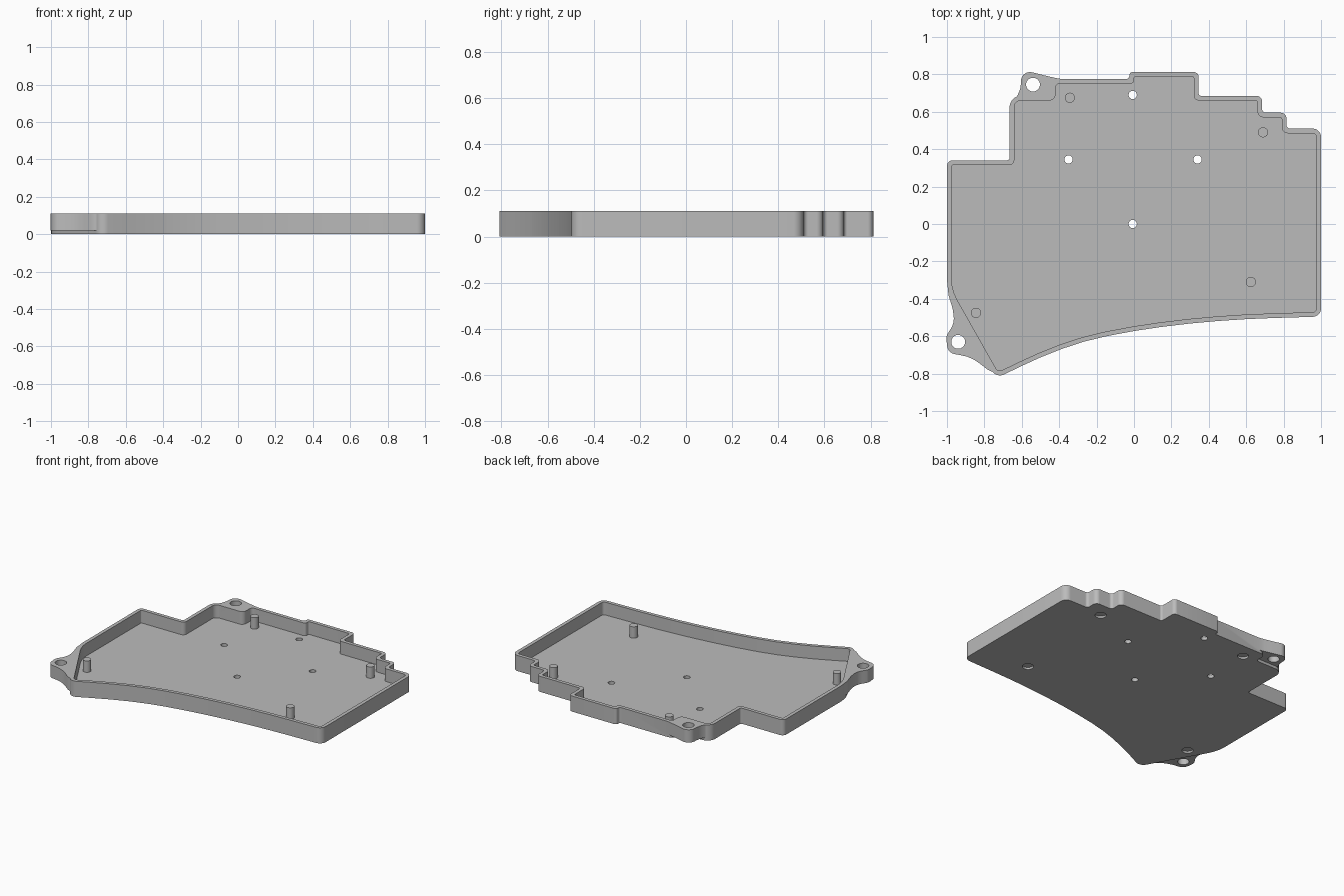
import bpy, bmesh, math
from mathutils import Vector

cube = bpy.data.objects.get("Cube")
if cube:
    bpy.data.objects.remove(cube)

HEIGHT, FLOOR, WALL = 0.11, 0.02, 0.025
POST_TOP = 0.1
SOFT = 9  # radius that always clamps to the largest possible fillet

grey = bpy.data.materials.new("plain grey")
grey.use_nodes = True
grey.diffuse_color = (0.5, 0.5, 0.5, 1)
grey.node_tree.nodes["Principled BSDF"].inputs["Base Color"].default_value = (0.5, 0.5, 0.5, 1)


def corner_data(points):
    """Yield each corner with its neighbours and radius."""
    count = len(points)
    for i, (x, y, r) in enumerate(points):
        before, after = points[i - 1], points[(i + 1) % count]
        yield Vector((x, y)), Vector(before[:2]), Vector(after[:2]), r


def rounded(points):
    """Replace every corner by an arc of its radius."""
    result = []
    for p, before, after, r in corner_data(points):
        a, b = before - p, after - p
        limit = 0.48 * min(a.length, b.length)
        a.normalize()
        b.normalize()
        half = (math.pi - a.angle(b)) / 2
        if r <= 0 or half < 0.002:
            result.append(p)
            continue
        reach = min(r * math.tan(half), limit)
        radius = reach / math.tan(half)
        centre = p + (a + b).normalized() * (radius / math.cos(half))
        start, end = p + a * reach - centre, p + b * reach - centre
        steps = max(2, math.ceil(math.degrees(half * 2) / 10))
        for k in range(steps + 1):
            t = k / steps
            w0 = math.sin((1 - t) * half * 2) / math.sin(half * 2)
            w1 = math.sin(t * half * 2) / math.sin(half * 2)
            result.append(centre + start * w0 + end * w1)
    return result


def inset(points, distance):
    """Offset a counter-clockwise outline inward, keeping arcs concentric."""
    result = []
    for p, before, after, r in corner_data(points):
        d0, d1 = (p - before).normalized(), (after - p).normalized()
        n0, n1 = Vector((-d0.y, d0.x)), Vector((-d1.y, d1.x))
        q = p + (n0 + n1) * (distance / (1 + n0.dot(n1)))
        convex = d0.x * d1.y - d0.y * d1.x > 0
        radius = max(0.008, r - distance) if convex else r + distance / 2
        result.append((q.x, q.y, radius))
    return result


def prism(name, outline, low, high):
    """Solid with a flat outline between two heights."""
    bm = bmesh.new()
    base = bm.faces.new([bm.verts.new((p[0], p[1], low)) for p in outline])
    top = bmesh.ops.extrude_face_region(bm, geom=[base])["geom"]
    moved = [g for g in top if isinstance(g, bmesh.types.BMVert)]
    bmesh.ops.translate(bm, verts=moved, vec=(0, 0, high - low))
    bmesh.ops.recalc_face_normals(bm, faces=bm.faces)
    mesh = bpy.data.meshes.new(name)
    bm.to_mesh(mesh)
    bm.free()
    mesh.materials.append(grey)
    obj = bpy.data.objects.new(name, mesh)
    bpy.context.collection.objects.link(obj)
    return obj


def cylinder(name, centre, radius, low, high, sides=32):
    turns = [math.tau * i / sides for i in range(sides)]
    ring = [(centre[0] + radius * math.cos(t), centre[1] + radius * math.sin(t)) for t in turns]
    return prism(name, ring, low, high)


def combine(target, tool, operation):
    """Apply a boolean and discard the tool."""
    tool.hide_render = True
    mod = target.modifiers.new(operation.lower(), "BOOLEAN")
    mod.operation, mod.solver, mod.object = operation, "EXACT", tool
    bpy.context.view_layer.objects.active = target
    bpy.ops.object.modifier_apply(modifier=mod.name)
    bpy.data.objects.remove(tool)


# Tray outline: x, y, corner radius, counter-clockwise
body = [
    (-0.737, -0.825, 0.05), (-0.5, -0.71, SOFT), (-0.27, -0.625, SOFT),
    (0, -0.57, SOFT), (0.3, -0.53, SOFT), (0.6, -0.507, SOFT),
    (1, -0.495, 0.045), (1, 0.51, 0.045),
    # stepped back right edge
    (0.815, 0.51, 0.02), (0.815, 0.595, 0.03), (0.685, 0.595, 0.02),
    (0.685, 0.685, 0.03), (0.345, 0.685, 0.015), (0.345, 0.812, 0.025),
    (-0.025, 0.812, 0.025), (-0.025, 0.776, 0.015),
    # notch beside the back lug, then the left side
    (-0.445, 0.776, 0.05), (-0.445, 0.685, 0.02), (-0.665, 0.685, 0.06),
    (-0.665, 0.34, 0.015), (-1, 0.34, 0.03), (-1, -0.36, 0.25),
]

# Mounting lugs that flare out of the wall
back_lug = [
    (-0.33, 0.74, 0), (-0.33, 0.765, 0), (-0.43, 0.782, SOFT), (-0.6, 0.825, 0.06),
    (-0.608, 0.705, SOFT), (-0.66, 0.64, SOFT), (-0.66, 0.6, 0), (-0.5, 0.6, 0),
]
front_lug = [
    (-0.99, -0.3, 0), (-0.997, -0.37, SOFT), (-0.968, -0.45, SOFT), (-0.96, -0.53, SOFT),
    (-1.005, -0.6, 0.05), (-0.995, -0.69, 0.05), (-0.87, -0.71, SOFT),
    (-0.775, -0.785, SOFT), (-0.735, -0.795, 0), (-0.7, -0.6, 0), (-0.9, -0.3, 0),
]
lug_holes = [(-0.54, 0.745), (-0.94, -0.63)]
floor_holes = [(-0.007, 0.69), (-0.35, 0.345), (0.34, 0.345), (-0.007, 0)]
posts = [(-0.343, 0.675), (0.69, 0.49), (0.625, -0.31), (-0.845, -0.475)]

# Tray with lugs and hollow inside
tray = prism("tray", rounded(body), 0, HEIGHT)
for lug in (back_lug, front_lug):
    combine(tray, prism("lug", rounded(lug), FLOOR, HEIGHT), "UNION")
cavity = prism("cavity", rounded(inset(body, WALL)), FLOOR, HEIGHT * 2)
combine(tray, cavity, "DIFFERENCE")

# Standing posts with screw recesses underneath
for spot in posts:
    combine(tray, cylinder("post", spot, 0.027, FLOOR * 0.85, POST_TOP), "UNION")
    combine(tray, cylinder("recess", spot, 0.036, -FLOOR, FLOOR * 0.7), "DIFFERENCE")

# Through holes in floor and lugs
for spots, radius in ((floor_holes, 0.022), (lug_holes, 0.037)):
    for spot in spots:
        combine(tray, cylinder("hole", spot, radius, -FLOOR, HEIGHT * 2), "DIFFERENCE")

# Smooth rounded corners, crisp rims
bpy.ops.object.select_all(action="DESELECT")
tray.select_set(True)
bpy.context.view_layer.objects.active = tray
bpy.ops.object.shade_smooth_by_angle(angle=math.radians(30))
